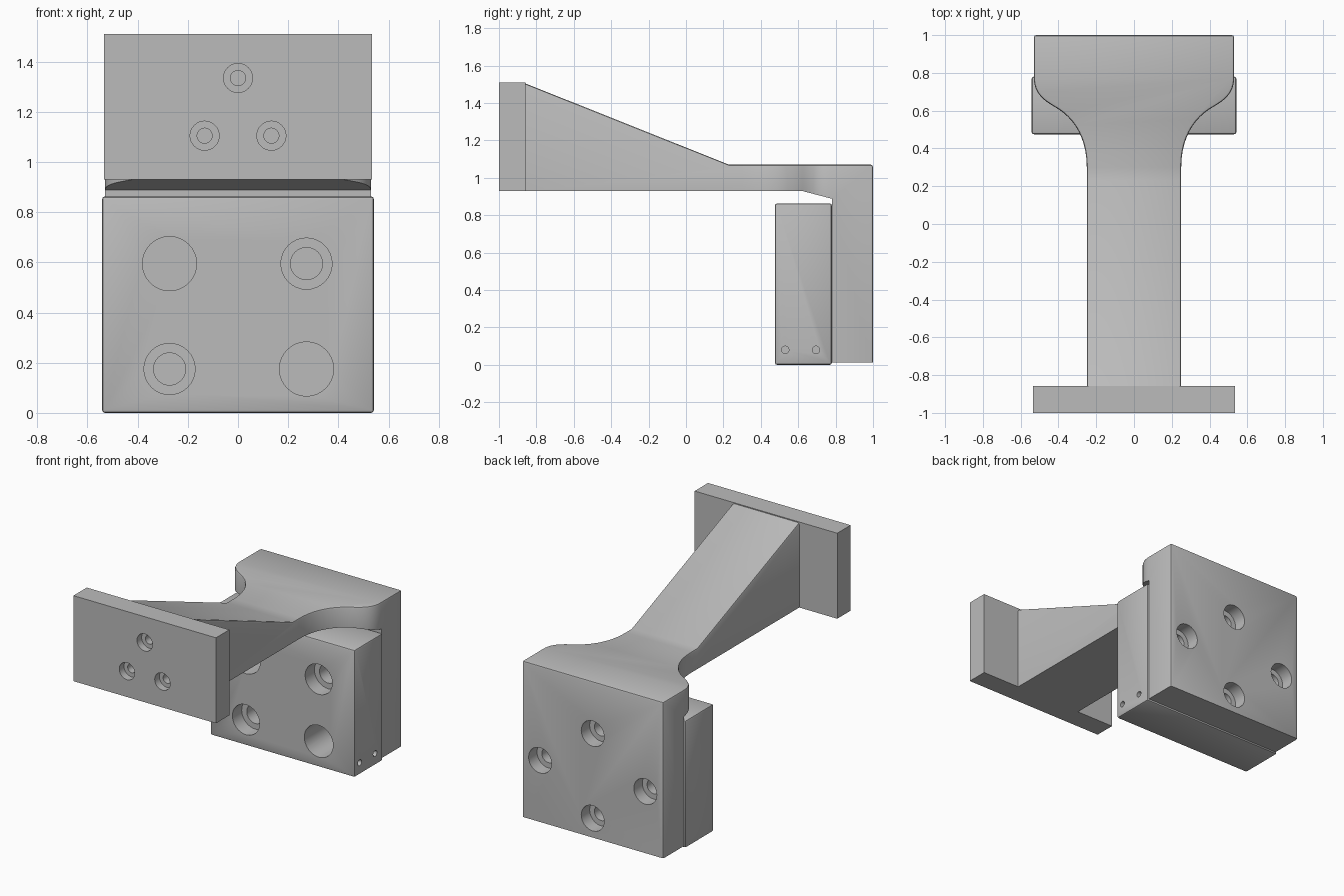
import bpy, bmesh, math
from mathutils import Vector, Matrix
from mathutils.geometry import interpolate_bezier

cube = bpy.data.objects.get("Cube")
if cube:
    bpy.data.objects.remove(cube, do_unlink=True)

grey = bpy.data.materials.new("machined grey")
grey.use_nodes = True
grey.diffuse_color = (0.5, 0.5, 0.5, 1)
grey.node_tree.nodes["Principled BSDF"].inputs["Base Color"].default_value = (0.5, 0.5, 0.5, 1)


def add_object(name, bm):
    bmesh.ops.recalc_face_normals(bm, faces=bm.faces)
    mesh = bpy.data.meshes.new(name)
    bm.to_mesh(mesh)
    bm.free()
    mesh.materials.append(grey)
    obj = bpy.data.objects.new(name, mesh)
    bpy.context.collection.objects.link(obj)
    return obj


def activate(obj):
    bpy.ops.object.select_all(action='DESELECT')
    obj.select_set(True)
    bpy.context.view_layer.objects.active = obj


def box(name, low, high):
    bm = bmesh.new()
    bmesh.ops.create_cube(bm, size=1)
    low, high = Vector(low), Vector(high)
    bmesh.ops.scale(bm, vec=high - low, verts=bm.verts)
    bmesh.ops.translate(bm, vec=(low + high) / 2, verts=bm.verts)
    return add_object(name, bm)


def prism(name, points, direction):
    bm = bmesh.new()
    face = bm.faces.new([bm.verts.new(p) for p in points])
    new = bmesh.ops.extrude_face_region(bm, geom=[face])["geom"]
    bmesh.ops.translate(bm, vec=direction, verts=[g for g in new if isinstance(g, bmesh.types.BMVert)])
    return add_object(name, bm)


def boolean(target, tool, operation):
    mod = target.modifiers.new("cut", 'BOOLEAN')
    mod.object, mod.operation, mod.solver = tool, operation, 'EXACT'
    activate(target)
    bpy.ops.object.modifier_apply(modifier=mod.name)
    bpy.data.objects.remove(tool, do_unlink=True)


def drill(target, mouth, inward, radius, depth):
    """Cut a round hole from a point on the surface along a direction."""
    mouth, inward = Vector(mouth), Vector(inward)
    lip = 0.02
    turn = inward.to_track_quat('Z', 'Y').to_matrix().to_4x4()
    bm = bmesh.new()
    bmesh.ops.create_cone(bm, cap_ends=True, segments=32, radius1=radius, radius2=radius,
                          depth=depth + lip,
                          matrix=Matrix.Translation(mouth + inward * (depth - lip) / 2) @ turn)
    tool = add_object("drill", bm)
    tool.hide_render = True
    boolean(target, tool, 'DIFFERENCE')


def counterbore(target, mouth, inward, outer, inner, step, depth):
    drill(target, mouth, inward, outer, step)
    drill(target, mouth, inward, inner, depth)


def smooth(obj):
    activate(obj)
    bpy.ops.object.shade_smooth_by_angle(angle=math.radians(30))


BACKWARD, FORWARD = (0, 1, 0), (0, -1, 0)

# Front mounting plate with three counterbored holes
front_plate = box("front_plate", (-0.535, -1, 0.93), (0.535, -0.857, 1.51))
for x, z in ((0, 1.335), (-0.133, 1.105), (0.133, 1.105)):
    counterbore(front_plate, (x, -1, z), BACKWARD, 0.058, 0.03, 0.05, 0.13)
smooth(front_plate)

# Bracket: side profile intersected with a flared plan outline
side = [(-0.86, 0.93), (-0.86, 1.505), (0.23, 1.07), (1, 1.07),
        (1, 0.012), (0.78, 0.012), (0.78, 0.888), (0.62, 0.93)]
bracket = prism("bracket", [(-0.7, y, z) for y, z in side], (1.4, 0, 0))


def curve(*points):
    return interpolate_bezier(*[Vector((x, y, -0.2)) for x, y in points], 12)


half = [Vector((0.25, -0.95, -0.2))]
half += curve((0.25, 0.3), (0.25, 0.47), (0.33, 0.57), (0.42, 0.62))
half += curve((0.42, 0.62), (0.49, 0.66), (0.53, 0.7), (0.53, 0.775))[1:]
half.append(Vector((0.53, 1.1, -0.2)))
plan = half + [Vector((-p.x, p.y, p.z)) for p in reversed(half)]
boolean(bracket, prism("plan", plan, (0, 0, 2)), 'INTERSECT')

# Soften the top rim and the back corners of the bracket
bm = bmesh.new()
bm.from_mesh(bracket.data)
bmesh.ops.dissolve_limit(bm, angle_limit=0.01, verts=bm.verts, edges=bm.edges)
rim = []
for e in bm.edges:
    mid = (e.verts[0].co + e.verts[1].co) / 2
    if len(e.link_faces) == 2 and e.calc_face_angle() > 0.6 and mid.y > -0.85 and mid.z > 0.02:
        if any(f.normal.z > 0.5 or f.normal.y > 0.9 for f in e.link_faces) and (mid.z > 1 or mid.y > 0.95):
            rim.append(e)
bmesh.ops.bevel(bm, geom=rim, offset=0.012, segments=2, profile=0.5, affect='EDGES', clamp_overlap=True)
bm.to_mesh(bracket.data)
bm.free()

# Diamond of counterbored holes in the bracket's back
for x, z in ((0, 0.717), (0.395, 0.43), (-0.395, 0.43), (0, 0.143)):
    counterbore(bracket, (x, 1, z), FORWARD, 0.086, 0.05, 0.09, 0.21)
smooth(bracket)

# Clamp block with softened edges
block = box("clamp_block", (-0.542, 0.475, 0), (0.542, 0.78, 0.863))
bevel = block.modifiers.new("soft edges", 'BEVEL')
bevel.width, bevel.segments = 0.012, 2
activate(block)
bpy.ops.object.modifier_apply(modifier=bevel.name)

# Block holes: two plain, two counterbored, on opposite diagonals
for side_sign in (-1, 1):
    x = 0.273 * side_sign
    plain_z, stepped_z = (0.595, 0.175) if side_sign < 0 else (0.175, 0.595)
    drill(block, (x, 0.475, plain_z), BACKWARD, 0.108, 0.32)
    counterbore(block, (x, 0.475, stepped_z), BACKWARD, 0.102, 0.064, 0.1, 0.32)

# Small pin holes in one side of the block
for y in (0.53, 0.695):
    drill(block, (0.542, y, 0.08), (-1, 0, 0), 0.02, 0.06)
smooth(block)
